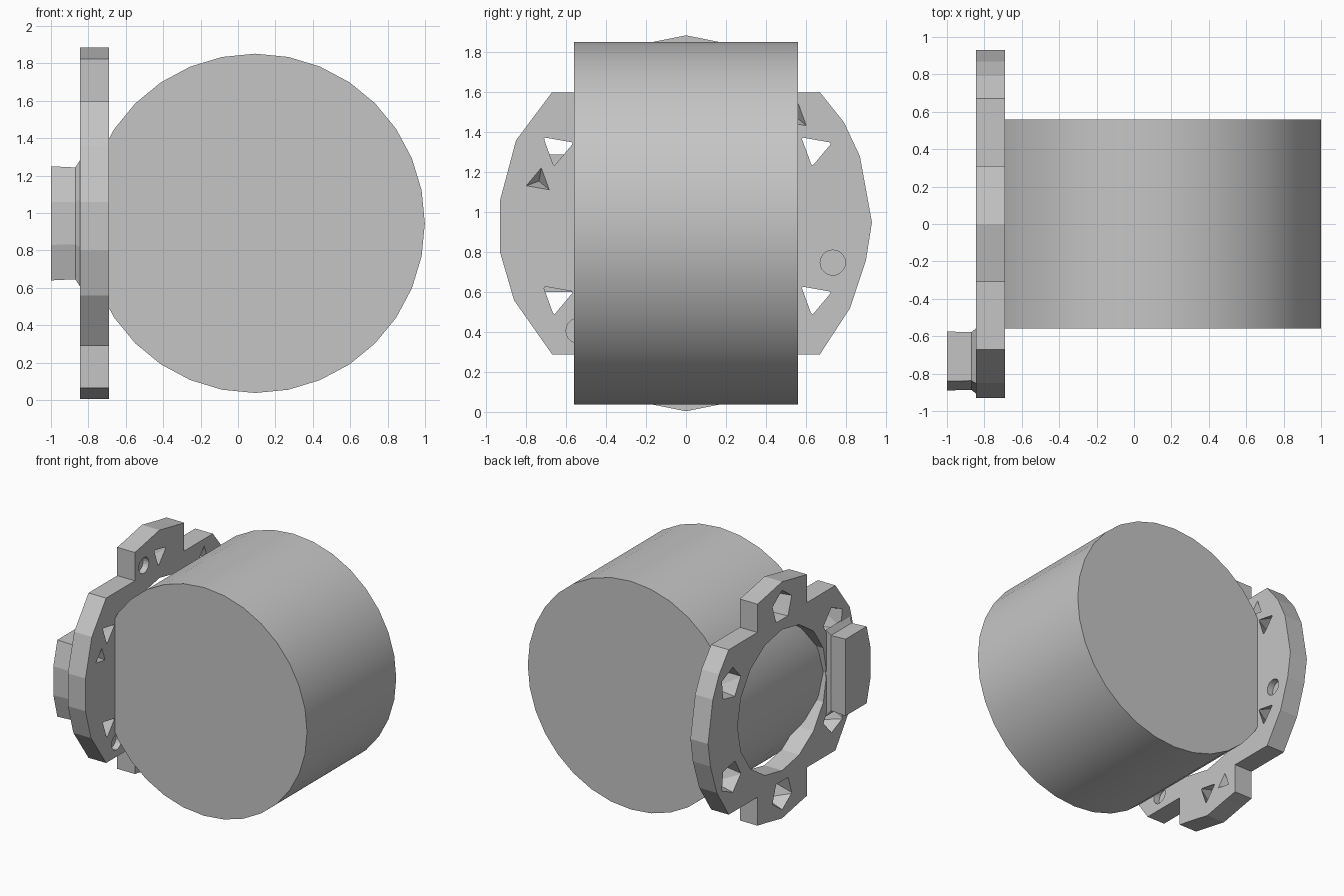
import bpy, bmesh, math
from mathutils import Vector

cube = bpy.data.objects.get("Cube")
if cube:
    bpy.data.objects.remove(cube, do_unlink=True)

CZ = 0.945            # height of the shared axis
OUT, IN = -0.845, -0.69   # outer and inner faces of the ring plate

grey = bpy.data.materials.new("plain_grey")
grey.use_nodes = True
GREY = (0.56, 0.56, 0.56, 1)
grey.diffuse_color = GREY
grey.node_tree.nodes["Principled BSDF"].inputs["Base Color"].default_value = GREY


def make(name, bm):
    bmesh.ops.recalc_face_normals(bm, faces=bm.faces)
    mesh = bpy.data.meshes.new(name)
    bm.to_mesh(mesh)
    bm.free()
    ob = bpy.data.objects.new(name, mesh)
    mesh.materials.append(grey)
    bpy.context.collection.objects.link(ob)
    return ob


def loft(name, sections):
    """Skin matching (x, yz outline) sections and cap both ends."""
    bm = bmesh.new()
    rings = [[bm.verts.new((x, y, z)) for y, z in pts] for x, pts in sections]
    n = len(rings[0])
    for a, b in zip(rings, rings[1:]):
        for i in range(n):
            j = (i + 1) % n
            bm.faces.new((a[i], a[j], b[j], b[i]))
    bm.faces.new(rings[0])
    bm.faces.new(rings[-1])
    return make(name, bm)


def ngon(n, r, y=0, z=CZ, turn=0):
    return [(y + r * math.cos(turn + math.tau * i / n),
             z + r * math.sin(turn + math.tau * i / n)) for i in range(n)]


def on_ring(deg, r):
    a = math.radians(deg)
    return r * math.cos(a), CZ + r * math.sin(a)


def hull(name, sections):
    bm = bmesh.new()
    for x, pts in sections:
        for y, z in pts:
            bm.verts.new((x, y, z))
    bmesh.ops.convex_hull(bm, input=bm.verts)
    return make(name, bm)


# Large drum lying along y
bm = bmesh.new()
bmesh.ops.create_cone(bm, cap_ends=True, segments=32, radius1=0.907, radius2=0.907, depth=1.12)
drum = make("drum", bm)
drum.rotation_euler.x = math.pi / 2
drum.location = (0.092, 0, CZ)

# Ring plate with stepped lobes at top and bottom
lobe = [(0.31, 1.6), (0.31, 1.825), (0.2, 1.845), (0, 1.885),
        (-0.2, 1.845), (-0.31, 1.825), (-0.31, 1.6)]
right_side = [(-0.67, 1.6), (-0.85, 1.36), (-0.93, 1.06), (-0.93, 0.8), (-0.86, 0.56), (-0.67, 0.29)]
left_side = [(0.67, 0.29), (0.82, 0.52), (0.9, 0.76), (0.93, 0.95), (0.87, 1.28), (0.79, 1.45), (0.67, 1.6)]
low_lobe = [(-y, 2 * CZ - z) for y, z in lobe]
outline = lobe + right_side + low_lobe + left_side
plate = loft("ring_plate", [(OUT, outline), (IN, outline)])

# Cutters: central opening, tapered bolt holes, blind triangular and round pockets
cutters = [loft("opening_cutter", [(OUT - 0.1, ngon(16, 0.56)), (IN + 0.1, ngon(16, 0.56))])]
for k in range(6):
    a = 30 + 60 * k
    y, z = on_ring(a, 0.745)
    cutters.append(hull("bolt_hole_cutter", [
        (OUT - 0.01, ngon(5, 0.13, y, z, math.radians(a))),
        (IN + 0.01, ngon(3, 0.08, y, z, math.radians(20)))]))
for k in range(3):
    y, z = on_ring(44 + 120 * k, 0.765)
    cutters.append(hull("triangle_pocket_cutter", [
        (IN - 0.09, [(y, z)]),
        (IN + 0.01, ngon(3, 0.075, y, z, math.radians(80)))]))
    y, z = on_ring(-15 + 120 * k, 0.76)
    cutters.append(loft("round_pocket_cutter", [
        (IN - 0.05, ngon(20, 0.063, y, z)), (IN + 0.01, ngon(20, 0.063, y, z))]))

for c in cutters:
    c.hide_render = True
    mod = plate.modifiers.new("cut", 'BOOLEAN')
    mod.object = c
    mod.operation = 'DIFFERENCE'
    mod.solver = 'EXACT'
bpy.context.view_layer.update()
cut_mesh = bpy.data.meshes.new_from_object(plate.evaluated_get(bpy.context.evaluated_depsgraph_get()))
plate.modifiers.clear()
plate.data = cut_mesh
for c in cutters:
    bpy.data.objects.remove(c, do_unlink=True)

# Side block that flares into the plate
block = [(-0.575, 1.25), (-0.84, 1.25), (-0.89, 1.06), (-0.89, 0.83), (-0.84, 0.64), (-0.575, 0.64)]


def scaled(pts, s):
    m = Vector((-0.73, CZ))
    return [tuple(m + (Vector(p) - m) * s) for p in pts]


loft("side_block", [(-1, block), (-0.87, scaled(block, 0.98)), (OUT + 0.005, scaled(block, 1.13))])

# Smooth the drum wall, keep its rims sharp
bpy.ops.object.select_all(action='DESELECT')
drum.select_set(True)
bpy.context.view_layer.objects.active = drum
bpy.ops.object.shade_smooth_by_angle(angle=math.radians(30))
